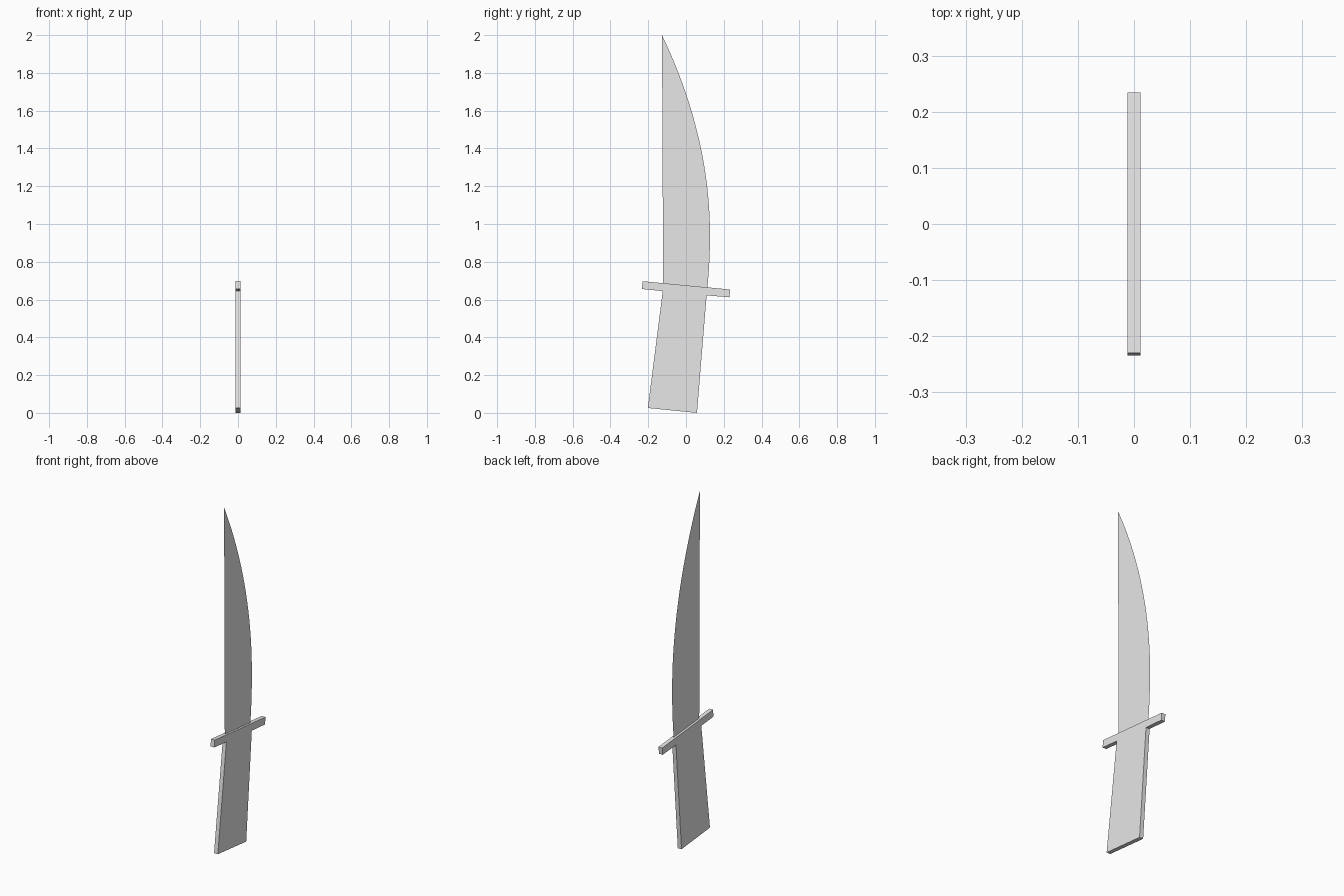
import bpy
import bmesh
from mathutils import Vector

if "Cube" in bpy.data.objects:
    bpy.data.objects.remove(bpy.data.objects["Cube"], do_unlink=True)

# One plain grey for the whole knife
grey = bpy.data.materials.new("plain_grey")
grey.use_nodes = True
colour = (0.8, 0.8, 0.8, 1)
grey.diffuse_color = colour
grey.node_tree.nodes["Principled BSDF"].inputs["Base Color"].default_value = colour


def plate(name, outline, half=0.0):
    """Flat side-view outline of (y, z) points, thickened along x if half > 0."""
    bm = bmesh.new()
    face = bm.faces.new([bm.verts.new((half, y, z)) for y, z in outline])
    if half:
        bm.normal_update()
        back = bmesh.ops.extrude_face_region(bm, geom=[face], use_keep_orig=True)
        verts = [g for g in back["geom"] if isinstance(g, bmesh.types.BMVert)]
        bmesh.ops.translate(bm, verts=verts, vec=(-2 * half, 0, 0))
        bmesh.ops.recalc_face_normals(bm, faces=bm.faces)
    mesh = bpy.data.meshes.new(name)
    bm.to_mesh(mesh)
    bm.free()
    mesh.materials.append(grey)
    obj = bpy.data.objects.new(name, mesh)
    bpy.context.collection.objects.link(obj)
    return obj


def arc(a, control, b, steps):
    """Points of a quadratic curve, leaving out the last one."""
    a, control, b = Vector(a), Vector(control), Vector(b)
    ts = [i / steps for i in range(steps)]
    return [tuple(a * (1 - t) ** 2 + control * 2 * t * (1 - t) + b * t * t) for t in ts]


# Handle and slanted crossguard in one slab
plate("handle_and_guard", [
    (-0.202, 0.026), (0.058, 0.0), (0.109, 0.622), (0.23, 0.612),
    (0.234, 0.653), (-0.23, 0.697), (-0.234, 0.656), (-0.123, 0.645),
], half=0.012)

# Paper-thin blade: straight spine, curved cutting edge
belly, tip = (0.127, 0.94), (-0.127, 2.0)
edge = arc((0.113, 0.664), (0.127, 0.8), belly, 6)
edge += arc(belly, (0.127, 1.47), tip, 20)
plate("blade", [(-0.121, 0.686)] + edge + [tip])
